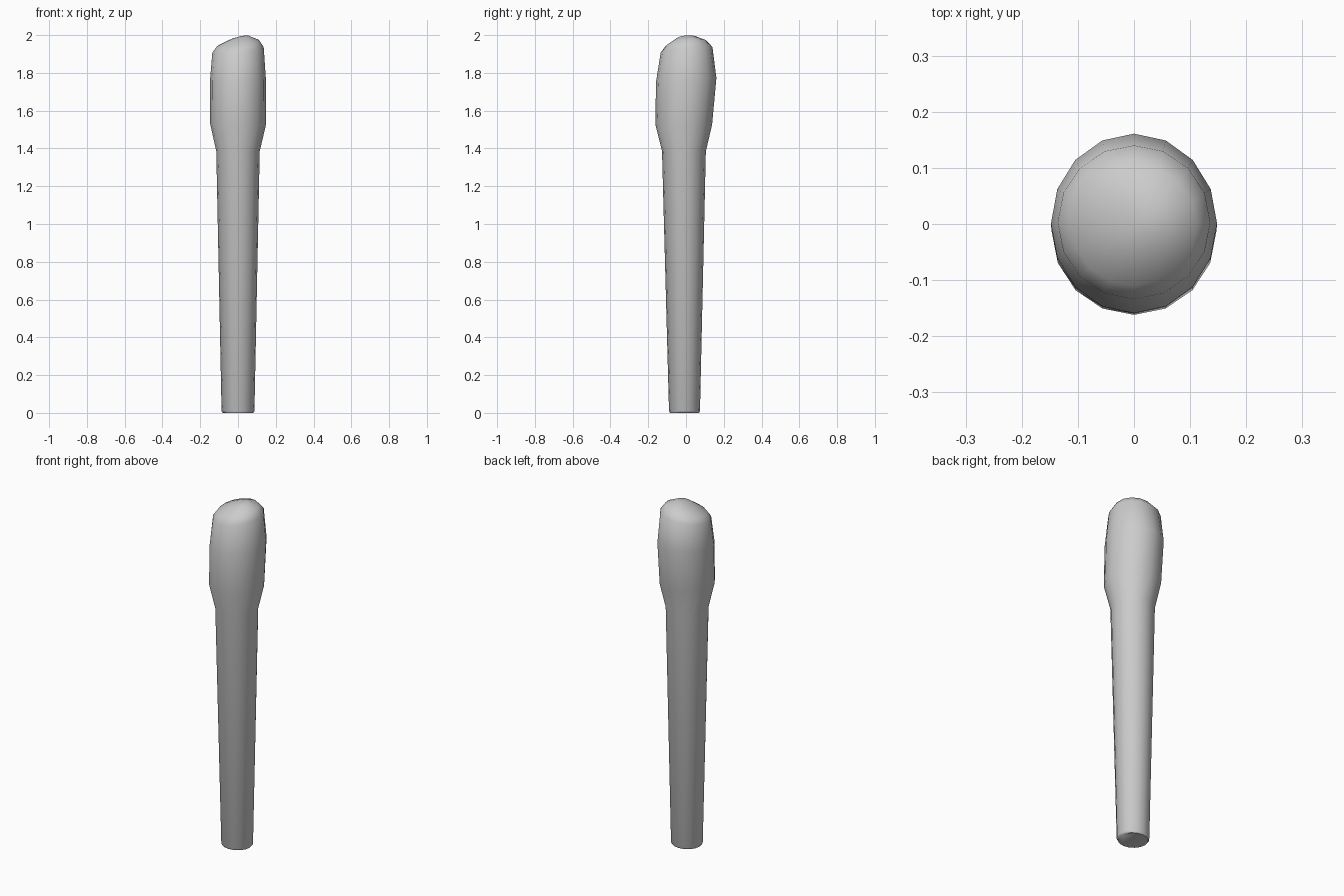
import bpy, bmesh, math

if "Cube" in bpy.data.objects:
    bpy.data.objects.remove(bpy.data.objects["Cube"])

SIDES = 16
# rings: centre x, centre y, radius x, radius y, height, tilt along x, tilt along y
RINGS = [
    (0, -0.008, 0.081, 0.077, 0.000, 0, 0),
    (0, -0.008, 0.087, 0.082, 0.010, 0, 0),
    (0, -0.011, 0.115, 0.116, 1.385, 0, 0),      # shaft end
    (0, -0.012, 0.147, 0.150, 1.525, -0.03, 0),  # swollen head
    (0, 0.001, 0.148, 0.160, 1.762, 0, 0.07),
    (0, 0.003, 0.136, 0.137, 1.922, 0.11, 0.11),  # slanted crown
    (0, -0.002, 0.112, 0.108, 1.956, 0.15, 0.15),
    (0.005, 0.0, 0.050, 0.050, 1.986, 0.24, 0.1),
]

bm = bmesh.new()
loops = []
for cx, cy, rx, ry, z, tx, ty in RINGS:
    loop = []
    for i in range(SIDES):
        a = 2 * math.pi * i / SIDES
        x, y = rx * math.cos(a), ry * math.sin(a)
        loop.append(bm.verts.new((cx + x, cy + y, z + tx * x + ty * y)))
    loops.append(loop)

# side walls
for low, high in zip(loops, loops[1:]):
    for i in range(SIDES):
        j = (i + 1) % SIDES
        bm.faces.new((low[i], low[j], high[j], high[i]))

# flat foot and fanned crown
bm.faces.new(loops[0][::-1])
pole = bm.verts.new((0.01, 0, 1.994))
for i in range(SIDES):
    bm.faces.new((loops[-1][i], loops[-1][(i + 1) % SIDES], pole))

mesh = bpy.data.meshes.new("club")
bm.to_mesh(mesh)
bm.free()
club = bpy.data.objects.new("club", mesh)
bpy.context.collection.objects.link(club)
bpy.context.view_layer.objects.active = club
club.select_set(True)
bpy.ops.object.shade_smooth_by_angle(angle=math.radians(60))
